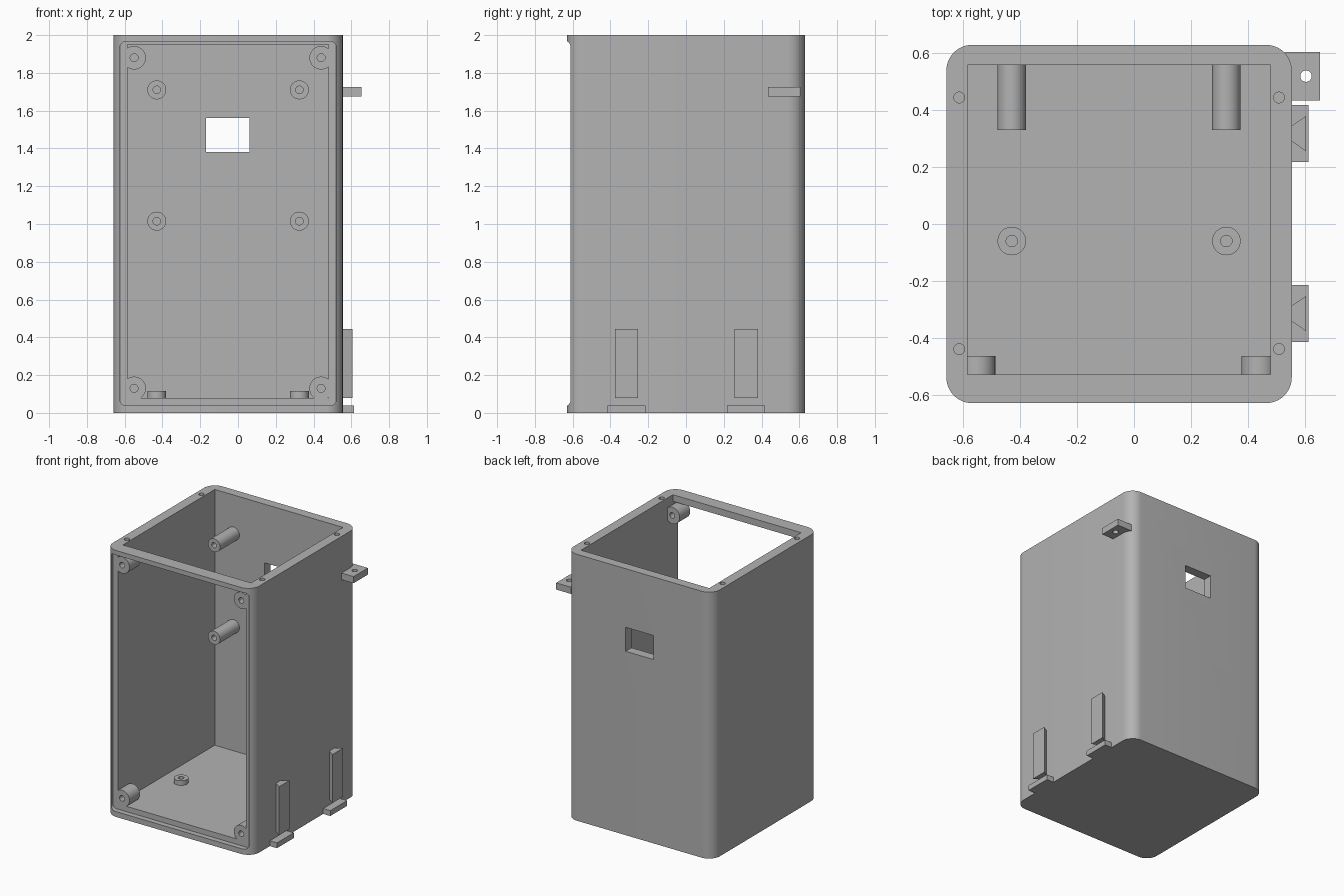
import bpy, bmesh, math
from mathutils import Matrix, Vector

cube = bpy.data.objects.get("Cube")
if cube:
    bpy.data.objects.remove(cube, do_unlink=True)

grey = bpy.data.materials.new("plain grey")
grey.use_nodes = True
colour = (0.45, 0.45, 0.45, 1)
grey.diffuse_color = colour
grey.node_tree.nodes["Principled BSDF"].inputs["Base Color"].default_value = colour


def prism(name, outline, axis, start, end):
    """Extrude a 2D outline along an axis: z takes (x, y), y takes (x, z)."""
    place = (lambda a, b, t: (a, b, t)) if axis == "z" else (lambda a, b, t: (a, t, b))
    bm = bmesh.new()
    face = bm.faces.new([bm.verts.new(place(a, b, start)) for a, b in outline])
    moved = bmesh.ops.extrude_face_region(bm, geom=[face])["geom"]
    verts = [v for v in moved if isinstance(v, bmesh.types.BMVert)]
    bmesh.ops.translate(bm, verts=verts, vec=place(0, 0, end - start))
    bmesh.ops.recalc_face_normals(bm, faces=bm.faces)
    mesh = bpy.data.meshes.new(name)
    bm.to_mesh(mesh)
    bm.free()
    mesh.materials.append(grey)
    obj = bpy.data.objects.new(name, mesh)
    bpy.context.collection.objects.link(obj)
    return obj


def rect(a0, a1, b0, b1, r=0.0, steps=12):
    """Rectangle outline, with rounded corners when r is set."""
    if not r:
        return [(a0, b0), (a1, b0), (a1, b1), (a0, b1)]
    corners = [(a1 - r, b1 - r), (a0 + r, b1 - r), (a0 + r, b0 + r), (a1 - r, b0 + r)]
    return [(ca + r * math.cos(t), cb + r * math.sin(t))
            for q, (ca, cb) in enumerate(corners)
            for t in [(q + i / steps) * math.pi / 2 for i in range(steps + 1)]]


def circle(a, b, r, n=40):
    return [(a + r * math.cos(i * math.tau / n), b + r * math.sin(i * math.tau / n))
            for i in range(n)]


def combine(obj, tool, operation="DIFFERENCE"):
    """Apply a boolean and discard the tool."""
    mod = obj.modifiers.new("boolean", "BOOLEAN")
    mod.operation, mod.solver, mod.object = operation, "EXACT", tool
    bpy.context.view_layer.objects.active = obj
    bpy.ops.object.modifier_apply(modifier=mod.name)
    bpy.data.objects.remove(tool, do_unlink=True)


LEFT, RIGHT, BACK = -0.66, 0.555, 0.63
IN_LEFT, IN_RIGHT, IN_FRONT, IN_BACK, FLOOR = -0.585, 0.48, -0.53, 0.56, 0.08
RIM = -0.59

# Housing: rounded shell, open at the top and front
housing = prism("housing", rect(LEFT, RIGHT, -BACK, BACK, 0.09), "z", 0, 2)
combine(housing, prism("cavity", rect(IN_LEFT, IN_RIGHT, IN_FRONT, IN_BACK), "z", FLOOR, 2.1))
combine(housing, prism("opening", rect(IN_LEFT, IN_RIGHT, FLOOR, 1.95), "y", -0.8, -0.5))

# Corner screw bosses, trimmed flush with the lid recess
bosses = [(x, z) for x in (-0.55, 0.44) for z in (0.13, 1.88)]
for x, z in bosses:
    combine(housing, prism("boss", circle(x, z, 0.062), "y", -0.6, -0.465), "UNION")
combine(housing, prism("recess", rect(-0.625, 0.52, 0.04, 1.965, 0.03), "y", -0.8, RIM))
for x, z in bosses:
    combine(housing, prism("hole", circle(x, z, 0.021), "y", -0.61, -0.45))

# Back window and screw holes in the top rim
combine(housing, prism("window", rect(-0.17, 0.06, 1.38, 1.56), "y", 0.5, 0.7))
for x in (-0.615, 0.51):
    for y in (-0.44, 0.445):
        combine(housing, prism("hole", circle(x, y, 0.019), "z", 1.8, 2.1))
parts = [housing]

# Board standoffs on the back wall and floor
for side, x in (("right", -0.43), ("left", 0.325)):
    for level, z in (("lower", 1.015), ("upper", 1.71)):
        post = prism(f"{level}_{side}_standoff", circle(x, z, 0.05), "y", 0.33, IN_BACK + 0.01)
        combine(post, prism("hole", circle(x, z, 0.02), "y", 0.3, IN_BACK))
        parts.append(post)
    foot = prism(f"{side}_floor_standoff", circle(x, -0.06, 0.05), "z", FLOOR - 0.01, 0.115)
    combine(foot, prism("hole", circle(x, -0.06, 0.02), "z", FLOOR, 0.2))
    parts.append(foot)

# Drilled mounting tab on the side
tab = prism("mounting_tab", rect(0.53, 0.655, 0.435, 0.605), "z", 1.675, 1.725)
combine(tab, prism("hole", circle(0.605, 0.52, 0.02), "z", 1.6, 1.8))
parts.append(tab)

# Dovetail rails, each above a small ledge
for where, y in (("front", -0.315), ("back", 0.318)):
    dovetail = [(RIGHT - 0.005, y - 0.024), (0.605, y - 0.062),
                (0.605, y + 0.062), (RIGHT - 0.005, y + 0.024)]
    parts.append(prism(f"{where}_rail", dovetail, "z", FLOOR, 0.445))
    parts.append(prism(f"{where}_ledge", rect(RIGHT - 0.005, 0.614, y - 0.1, y + 0.1),
                       "z", 0, 0.04))

# Smooth the curved faces, keep the edges sharp
bpy.ops.object.select_all(action="DESELECT")
for obj in parts:
    obj.select_set(True)
bpy.context.view_layer.objects.active = housing
bpy.ops.object.shade_smooth_by_angle(angle=math.radians(30))
